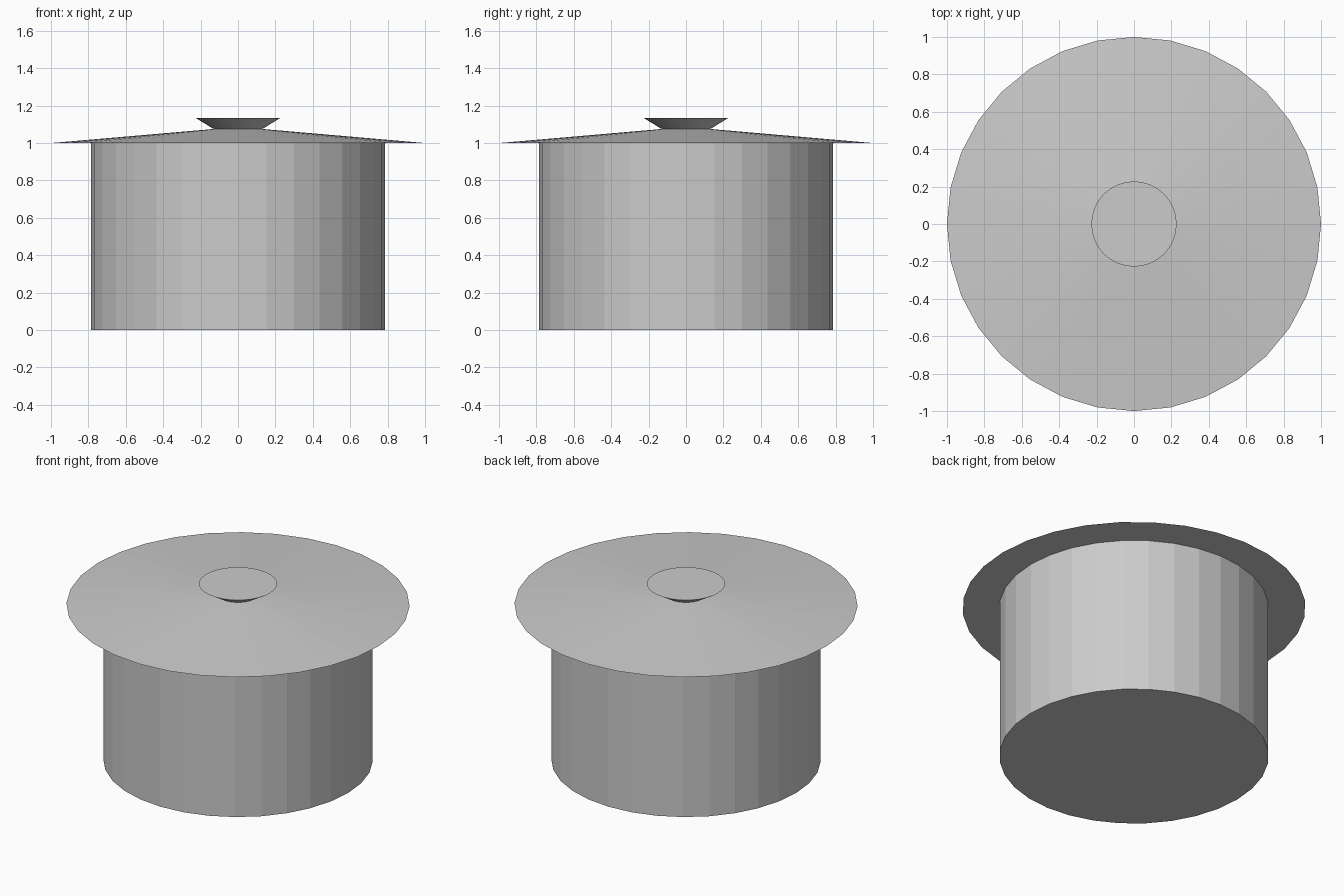
import bpy
import bmesh
import math

if "Cube" in bpy.data.objects:
    bpy.data.objects.remove(bpy.data.objects["Cube"])

SIDES = 32

grey = bpy.data.materials.new("plain_grey")
grey.diffuse_color = (0.6, 0.6, 0.6, 1.0)
grey.use_nodes = True
grey.node_tree.nodes["Principled BSDF"].inputs["Base Color"].default_value = grey.diffuse_color


def tapered_disc(name, r_bottom, r_top, z_bottom, z_top):
    """Closed, flat-shaded round part between two heights."""
    bm = bmesh.new()
    rings = []
    for r, z in ((r_bottom, z_bottom), (r_top, z_top)):
        rings.append([bm.verts.new((r * math.cos(2 * math.pi * i / SIDES),
                                    r * math.sin(2 * math.pi * i / SIDES), z))
                      for i in range(SIDES)])
    low, high = rings
    for i in range(SIDES):
        j = (i + 1) % SIDES
        bm.faces.new((low[i], low[j], high[j], high[i]))
    bm.faces.new(low[::-1])
    bm.faces.new(high)
    mesh = bpy.data.meshes.new(name)
    bm.to_mesh(mesh)
    bm.free()
    mesh.materials.append(grey)
    obj = bpy.data.objects.new(name, mesh)
    bpy.context.collection.objects.link(obj)
    return obj


# Straight-sided body
tapered_disc("pot_body", 0.785, 0.785, 0.0, 1.0)
# Wide shallow lid with a thin overhanging rim
tapered_disc("lid", 1.0, 0.13, 1.0, 1.075)
# Flared knob
tapered_disc("lid_knob", 0.13, 0.228, 1.075, 1.135)
